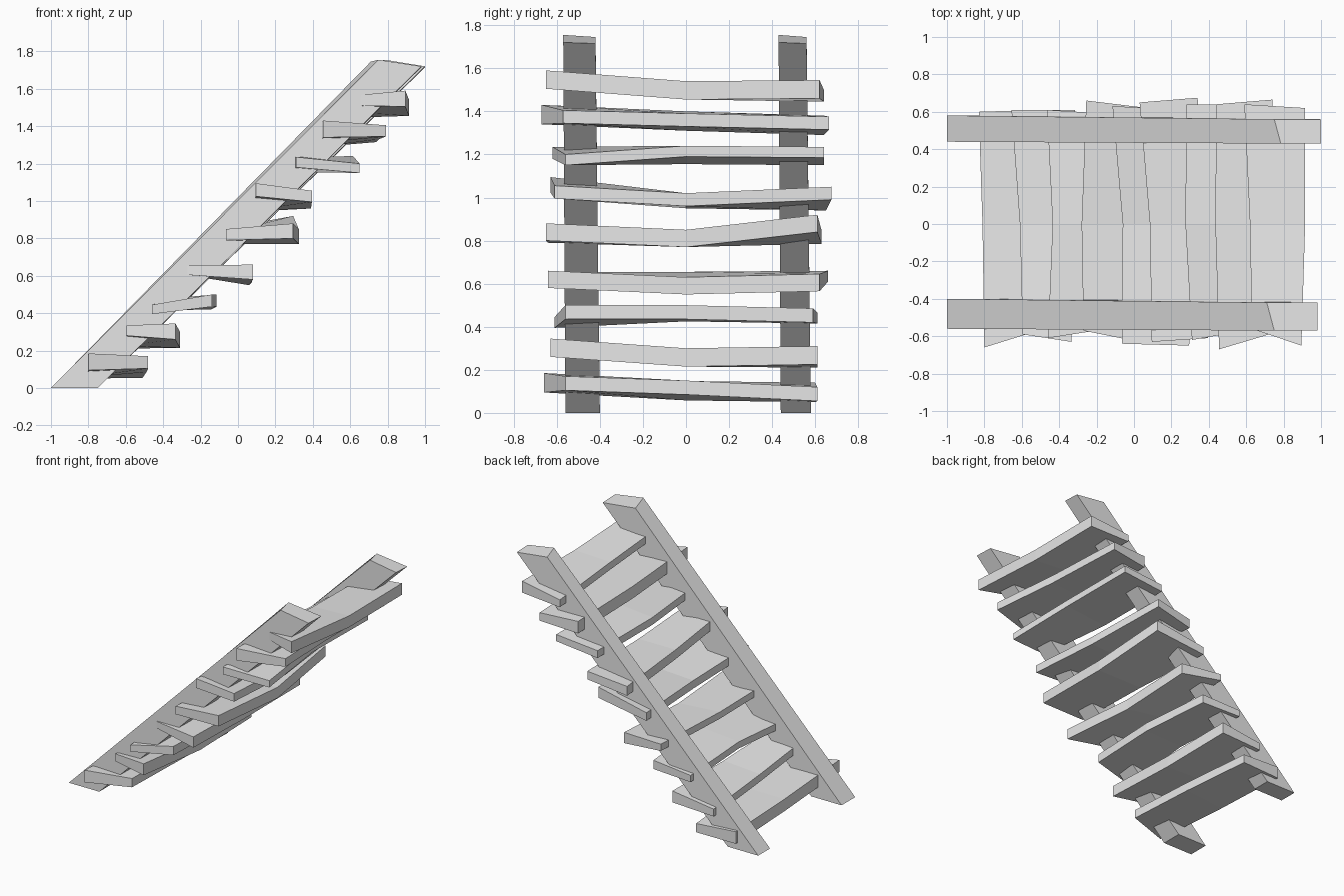
import bpy

cube = bpy.data.objects.get("Cube")
if cube:
    bpy.data.objects.remove(cube, do_unlink=True)

wood = bpy.data.materials.new("plain_grey")
wood.use_nodes = True
grey = (0.8, 0.8, 0.8, 1)
wood.diffuse_color = grey
wood.node_tree.nodes["Principled BSDF"].inputs["Base Color"].default_value = grey


def loft(name, sections):
    """Join four-cornered sections into one closed flat-shaded beam."""
    verts = [corner for section in sections for corner in section]
    faces = [(3, 2, 1, 0)]
    for s in range(len(sections) - 1):
        a, b = s * 4, s * 4 + 4
        for i in range(4):
            j = (i + 1) % 4
            faces.append((a + i, a + j, b + j, b + i))
    last = len(verts) - 4
    faces.append(tuple(range(last, last + 4)))
    mesh = bpy.data.meshes.new(name)
    mesh.from_pydata(verts, [], faces)
    mesh.materials.append(wood)
    obj = bpy.data.objects.new(name, mesh)
    bpy.context.collection.objects.link(obj)
    # Consistent outward normals
    import bmesh
    bm = bmesh.new()
    bm.from_mesh(mesh)
    bmesh.ops.recalc_face_normals(bm, faces=bm.faces)
    bm.to_mesh(mesh)
    bm.free()
    return obj


def rail(name, foot_y, head_y, head_outer, head_inner, tip):
    """Sloping side beam; each y pair runs from front to back."""
    (fa, fb), (ha, hb) = foot_y, head_y
    foot = [(-1, fa, 0), (-0.75, fa, 0), (-0.75, fb, 0), (-1, fb, 0)]
    head = [(head_outer, ha, 1.755), (tip, ha, 1.72),
            (tip, hb, 1.715), (head_inner, hb, 1.745)]
    loft(name, [foot, head])


tread_count = 0


def tread(front, middle, back, width, thick, front_y, back_y):
    """Bent plank; sections give left x, then the top height at both edges.
    Pairs of width are front/back; other pairs are left edge/right edge."""
    global tread_count
    tread_count += 1
    widths = (width[0], sum(width) / 2, width[1])
    sections = []
    for (x, zl, zr), w, (yl, yr) in zip((front, middle, back), widths,
                                        (front_y, (0, 0), back_y)):
        sections.append([(x, yl, zl), (x + w, yr, zr),
                         (x + w, yr, zr - thick[1]), (x, yl, zl - thick[0])])
    loft(f"tread_{tread_count}", sections)


# Side rails
rail("front_rail", foot_y=(-0.56, -0.40), head_y=(-0.57, -0.42),
     head_outer=0.75, head_inner=0.71, tip=0.98)
rail("back_rail", foot_y=(0.44, 0.58), head_y=(0.43, 0.56),
     head_outer=0.785, head_inner=0.75, tip=1.0)

# Uneven treads, from the lowest to the highest
tread(front=(-.80, .185, .17), middle=(-.81, .148, .15), back=(-.83, .14, .12),
      width=(.32, .32), thick=(.09, .065), front_y=(-.66, -.56), back_y=(.60, .61))
tread(front=(-.595, .335, .345), middle=(-.61, .28, .30), back=(-.655, .265, .31),
      width=(.26, .34), thick=(.055, .085), front_y=(-.59, -.63), back_y=(.61, .61))
tread(front=(-.46, .445, .50), middle=(-.435, .475, .50), back=(-.465, .465, .485),
      width=(.32, .32), thick=(.05, .065), front_y=(-.61, -.56), back_y=(.61, .59))
tread(front=(-.27, .655, .66), middle=(-.28, .655, .63), back=(-.255, .66, .645),
      width=(.35, .33), thick=(.05, .08), front_y=(-.57, -.64), back_y=(.66, .62))
tread(front=(-.065, .85, .88), middle=(-.06, .83, .85), back=(-.115, .845, .92),
      width=(.36, .41), thick=(.06, .08), front_y=(-.64, -.65), back_y=(.63, .61))
tread(front=(.095, 1.095, 1.055), middle=(.085, 1.02, 1.02), back=(.03, 1.01, 1.05),
      width=(.30, .31), thick=(.07, .06), front_y=(-.63, -.61), back_y=(.65, .675))
tread(front=(.31, 1.235, 1.20), middle=(.275, 1.21, 1.24), back=(.28, 1.205, 1.235),
      width=(.34, .34), thick=(.055, .05), front_y=(-.62, -.56), back_y=(.64, .64))
tread(front=(.455, 1.43, 1.405), middle=(.435, 1.40, 1.39), back=(.44, 1.38, 1.375),
      width=(.335, .30), thick=(.09, .06), front_y=(-.67, -.57), back_y=(.64, .665))
tread(front=(.63, 1.565, 1.59), middle=(.62, 1.53, 1.54), back=(.59, 1.50, 1.545),
      width=(.265, .325), thick=(.055, .085), front_y=(-.56, -.65), back_y=(.64, .62))
